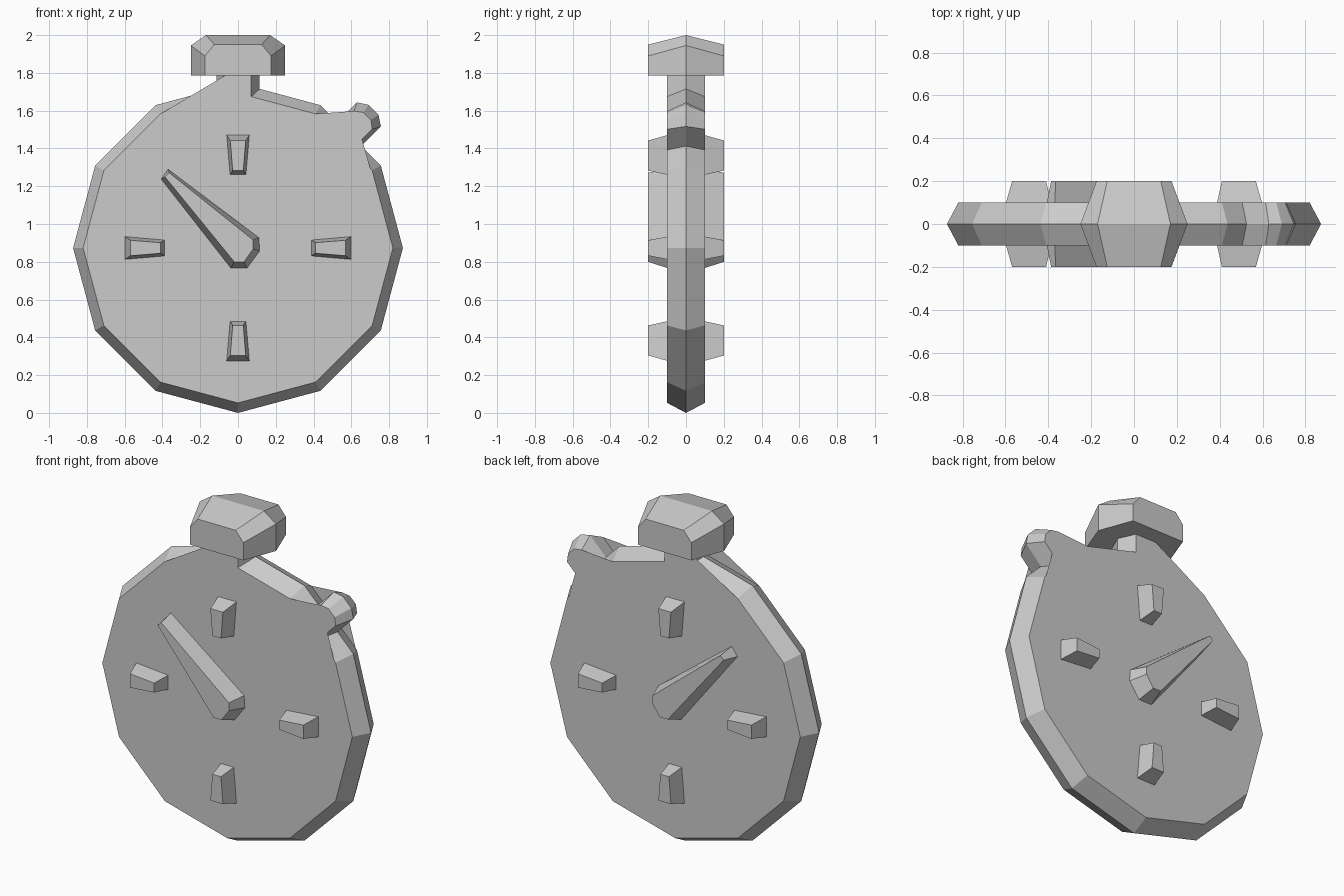
import bpy
import bmesh
from math import sin, cos, radians

if "Cube" in bpy.data.objects:
    bpy.data.objects.remove(bpy.data.objects["Cube"])

CZ = 0.873  # height of the dial centre


def loft(name, layers):
    """Solid from matching XZ outlines, given as (y, [(x, z), ...])."""
    bm = bmesh.new()
    rings = [[bm.verts.new((x, y, z)) for x, z in pts] for y, pts in layers]
    for a, b in zip(rings, rings[1:]):
        for i in range(len(a)):
            j = (i + 1) % len(a)
            bm.faces.new((a[i], a[j], b[j], b[i]))
    caps = [bm.faces.new(rings[0]), bm.faces.new(rings[-1])]
    bmesh.ops.triangulate(bm, faces=caps)
    bmesh.ops.recalc_face_normals(bm, faces=bm.faces)
    mesh = bpy.data.meshes.new(name)
    bm.to_mesh(mesh)
    bm.free()
    obj = bpy.data.objects.new(name, mesh)
    bpy.context.collection.objects.link(obj)
    return obj


def ridged(name, half, inner, outer):
    """Solid that is widest in the middle and tapers to front and back."""
    return loft(name, [(-half, inner), (0, outer), (half, inner)])


def raised(name, inner, outer):
    """Tapered relief on the front face, mirrored to the back."""
    obj = loft(name, [(-0.2, inner), (-0.1, outer)])
    mod = obj.modifiers.new("Mirror", 'MIRROR')
    mod.use_axis = (False, True, False)
    mod.use_clip = False
    mod.use_mirror_merge = False


def polar(u, v, deg):
    """Point at u along direction deg, v to its left, about the dial centre."""
    c, s = cos(radians(deg)), sin(radians(deg))
    return (u * c - v * s, CZ + u * s + v * c)


def case_outline(r, neck, knob_w, knob_u, tip_w, tip_u):
    """Twelve-sided case with the neck and the angled side button."""
    apothem = r * cos(radians(15))
    edge_z = CZ + r - neck * (1 - cos(radians(30))) / sin(radians(30))
    pts = [polar(r, 0, 0), polar(r, 0, 30)]
    o = 0.01
    for u, v in ((apothem, -knob_w), (knob_u, -knob_w), (tip_u, -tip_w),
                 (tip_u, tip_w), (knob_u, knob_w), (apothem, knob_w)):
        pts.append(polar(u, v + o, 45))
    pts.append(polar(r, 0, 60))
    pts += [(neck, edge_z), (neck, 1.785), (-neck, 1.785), (-neck, edge_z)]
    pts += [polar(r, 0, a) for a in range(120, 360, 30)]
    return pts


# Case with neck and side button
ridged("watch_case", 0.1,
       case_outline(0.82, 0.07, 0.068, 0.947, 0.028, 0.977),
       case_outline(0.873, 0.115, 0.09, 0.99, 0.038, 1.024))


# Crown on top
def crown_outline(w, shoulder, top_w, top):
    return [(-w, 1.785), (w, 1.785), (w, shoulder),
            (top_w, top), (-top_w, top), (-w, shoulder)]


ridged("crown", 0.2, crown_outline(0.175, 1.89, 0.125, 1.95),
       crown_outline(0.25, 1.945, 0.17, 2.0))


# Four hour markers
def marker_outline(r0, w0, r1, w1, deg):
    return [polar(r0, -w0, deg), polar(r1, -w1, deg),
            polar(r1, w1, deg), polar(r0, w0, deg)]


for side, deg in (("right", 0), ("top", 90), ("left", 180), ("bottom", 270)):
    raised("marker_" + side,
           marker_outline(0.41, 0.028, 0.569, 0.041, deg),
           marker_outline(0.388, 0.042, 0.597, 0.06, deg))

# Pointer hand
raised("hand",
       [(-0.387, 1.25), (-0.365, 1.272), (0.08, 0.915),
        (0.08, 0.868), (0.032, 0.80), (-0.02, 0.80)],
       [(-0.407, 1.238), (-0.37, 1.29), (0.11, 0.928),
        (0.115, 0.858), (0.048, 0.767), (-0.038, 0.767)])
